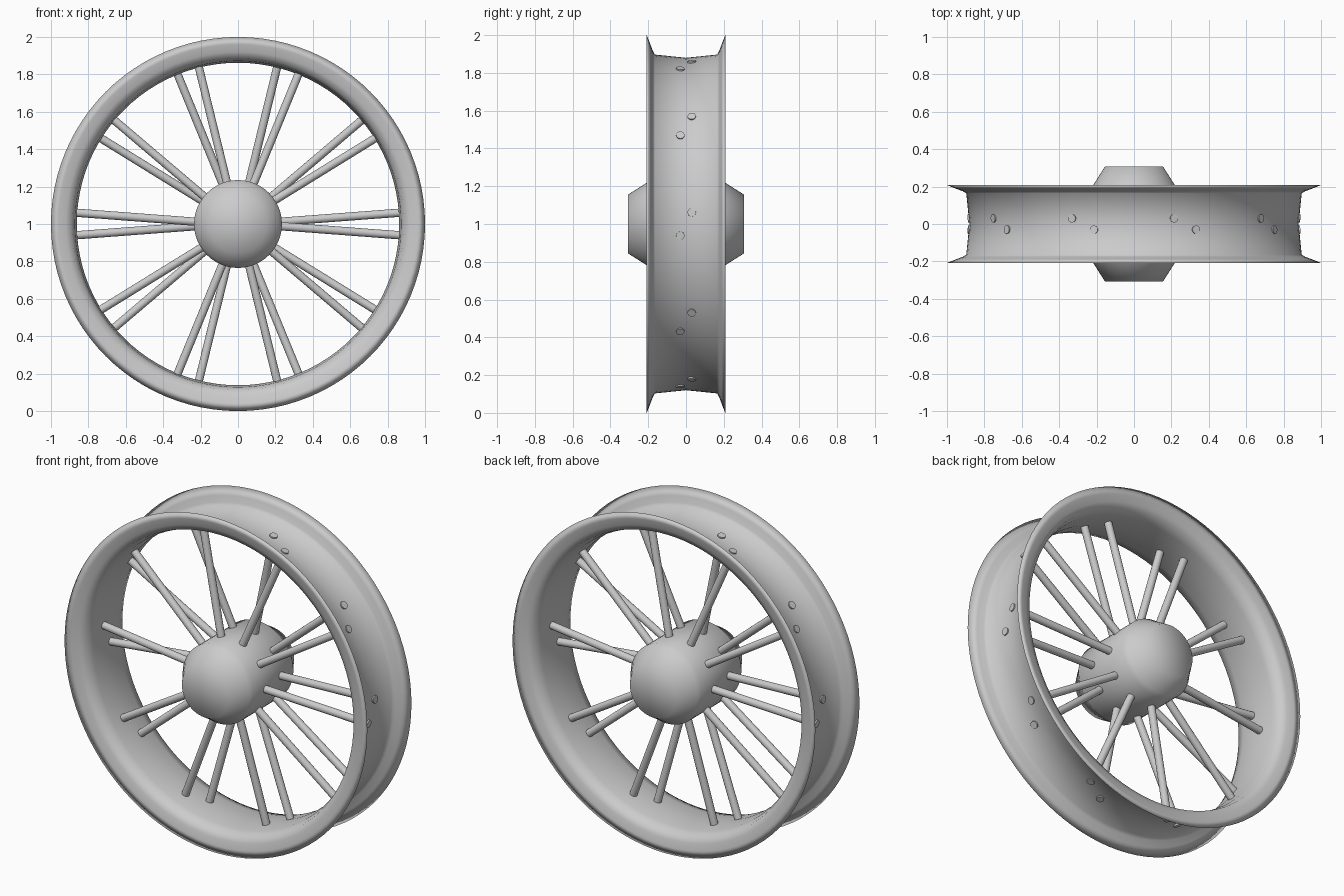
import bpy, bmesh, math
from mathutils import Vector, Matrix

if "Cube" in bpy.data.objects:
    bpy.data.objects.remove(bpy.data.objects["Cube"], do_unlink=True)

CENTRE = Vector((0, 0, 1))
PAIRS = 10

metal = bpy.data.materials.new("light_grey_metal")
metal.use_nodes = True
GREY = (0.6, 0.6, 0.6, 1)
metal.diffuse_color = GREY
metal.node_tree.nodes["Principled BSDF"].inputs["Base Color"].default_value = GREY


def finish(name, bm):
    bmesh.ops.recalc_face_normals(bm, faces=bm.faces)
    for f in bm.faces:
        f.smooth = True
    me = bpy.data.meshes.new(name)
    bm.to_mesh(me)
    bm.free()
    me.materials.append(metal)
    ob = bpy.data.objects.new(name, me)
    ob.location = CENTRE
    bpy.context.collection.objects.link(ob)
    return ob


def lathe(name, profile, steps, closed):
    """Spin a (radius, y) profile around the axle."""
    bm = bmesh.new()
    vs = [bm.verts.new((r, y, 0)) for r, y in profile]
    edges = [bm.edges.new(p) for p in zip(vs, vs[1:])]
    if closed:
        edges.append(bm.edges.new((vs[-1], vs[0])))
    bmesh.ops.spin(bm, geom=vs + edges, cent=(0, 0, 0), axis=(0, 1, 0),
                   angle=math.tau, steps=steps, use_merge=True)
    bmesh.ops.remove_doubles(bm, verts=bm.verts, dist=1e-5)
    return finish(name, bm)


def mirrored(half):
    """Half profile from +y edge to the middle, mirrored to -y."""
    return half + [(r, -y) for r, y in reversed(half) if y > 0]


# Rim: flared edges, thin barrel
inner = mirrored([(1.0, 0.208), (0.96, 0.202), (0.92, 0.192), (0.888, 0.178),
                  (0.872, 0.12), (0.862, 0)])
outer = mirrored([(0.95, 0.188), (0.915, 0.175), (0.897, 0.165), (0.88, 0)])
rim = lathe("rim", inner + outer[::-1], 96, True)

# Hub: drum with tapered ends
hub = lathe("hub", mirrored([(0, 0.308), (0.155, 0.308), (0.22, 0.205),
                             (0.235, 0.187), (0.235, 0)]), 48, False)


# Spokes: crossed pairs, each leaning towards the middle of the rim
def spoke(bm, start, end, radius):
    d = end - start
    rot = d.to_track_quat('Z', 'Y').to_matrix().to_4x4()
    bmesh.ops.create_cone(bm, cap_ends=True, segments=16, radius1=radius,
                          radius2=radius, depth=d.length,
                          matrix=Matrix.Translation((start + end) / 2) @ rot)


for i in range(PAIRS):
    turn = Matrix.Rotation(-math.tau * i / PAIRS, 3, 'Y')
    for side, label in ((1, "rear"), (-1, "front")):
        bm = bmesh.new()
        spoke(bm, turn @ Vector((0.2, side * 0.075, side * 0.01)),
              turn @ Vector((0.888, side * 0.03, side * 0.062)), 0.022)
        ob = finish(f"{label}_spoke_{i + 1}", bm)
        bpy.context.view_layer.objects.active = ob
        ob.select_set(True)
        bpy.ops.object.shade_smooth_by_angle(angle=math.radians(40))
        ob.select_set(False)
